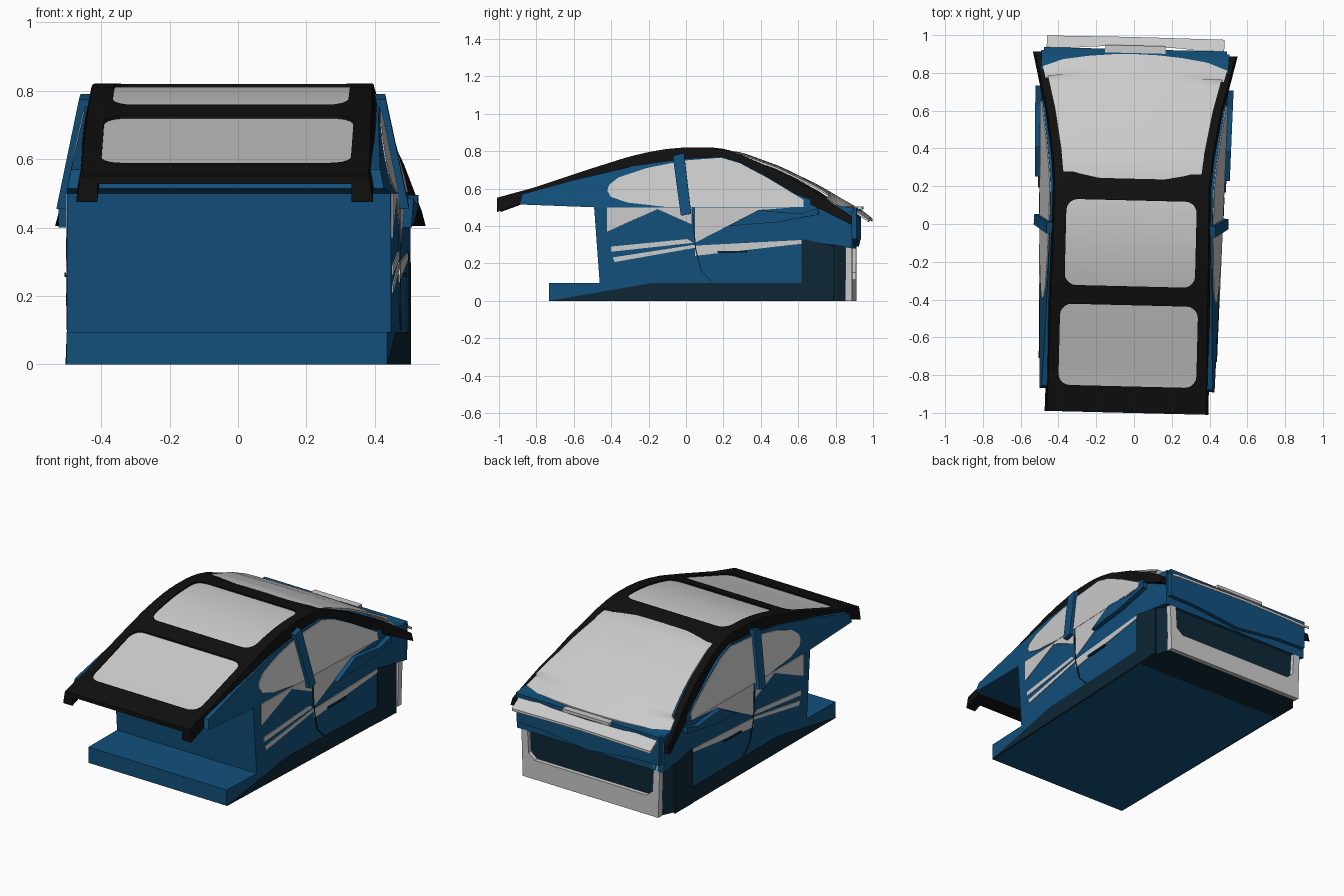
import bpy, bmesh, math
from mathutils import Matrix

if "Cube" in bpy.data.objects:
    bpy.data.objects.remove(bpy.data.objects["Cube"])


def material(name, rgb):
    m = bpy.data.materials.new(name)
    m.diffuse_color = (*rgb, 1)
    m.use_nodes = True
    m.node_tree.nodes["Principled BSDF"].inputs["Base Color"].default_value = m.diffuse_color
    return m


BLUE = material("blue_paint", (0.006, 0.08, 0.2))
NAVY = material("dark_navy", (0.004, 0.02, 0.035))
BLACK = material("black_trim", (0.005, 0.005, 0.005))


def add(name, verts, faces, mat=None, smooth=False):
    me = bpy.data.meshes.new(name)
    me.from_pydata(verts, [], faces)
    bm = bmesh.new()
    bm.from_mesh(me)
    bmesh.ops.recalc_face_normals(bm, faces=bm.faces)
    for f in bm.faces:
        f.smooth = smooth
    for e in bm.edges:
        e.smooth = not (len(e.link_faces) == 2 and e.calc_face_angle(0) > 0.6)
    bm.to_mesh(me)
    bm.free()
    if mat:
        me.materials.append(mat)
    ob = bpy.data.objects.new(name, me)
    bpy.context.collection.objects.link(ob)
    return ob


def prism(name, ring_a, ring_b, mat=None):
    """Solid between two matching outlines."""
    n = len(ring_a)
    faces = [list(range(n)), list(range(n, 2 * n))]
    faces += [(i, (i + 1) % n, n + (i + 1) % n, n + i) for i in range(n)]
    return add(name, ring_a + ring_b, faces, mat)


def lerp(table, y):
    for (a, u), (b, v) in zip(table, table[1:]):
        if y <= b:
            break
    return u + (v - u) * (y - a) / (b - a)


def half_width(y, z):
    return 0.482 + 0.018 * y - 0.2 * max(0, z - 0.5)


def body(name, pts, mat=BLUE):
    return prism(name, [(-half_width(y, z), y, z) for y, z in pts],
                 [(half_width(y, z), y, z) for y, z in pts], mat)


def side_panels(name, pts, mat=None, out=0.004, thick=0.012):
    for s, tag in ((-1, "left"), (1, "right")):
        ring = lambda d: [(s * (half_width(y, z) + d), y, z) for y, z in pts]
        prism(f"{name}_{tag}", ring(out), ring(out - thick), mat)


def rear_plate(name, pts, y0, y1, mat=None):
    prism(name, [(x, y0, z) for x, z in pts], [(x, y1, z) for x, z in pts], mat)


# Curved roof line and its outer half width
ROOF = [(-1, 0.55), (-0.8, 0.605), (-0.5, 0.705), (-0.3, 0.768), (-0.2, 0.792), (-0.1, 0.81),
        (0, 0.819), (0.12, 0.82), (0.2, 0.81), (0.3, 0.782), (0.5, 0.695), (0.7, 0.585), (0.9, 0.45)]
UNDER = [(-1, 0.475), (-0.85, 0.53), (-0.6, 0.635), (-0.3, 0.715), (0, 0.753), (0.2, 0.765),
         (0.3, 0.735), (0.45, 0.65), (0.6, 0.55), (0.75, 0.48), (0.9, 0.405)]
OUTER = [(-1, 0.422), (0.2, 0.408), (0.35, 0.42), (0.6, 0.46), (0.9, 0.53)]
WIDTH = [(-1, 0.05), (0.2, 0.05), (0.9, 0.04)]
GLASS = [(0.16, 0.805), (0.3, 0.785), (0.5, 0.712), (0.7, 0.615), (0.9, 0.5)]


def sheet(name, ys, zf, wf, thick, mat=None, crown=0.0, cols=8):
    """Slab following a curve in y, with a slight crown across."""
    v, f = [], []
    m = cols + 1
    for d in (0, thick):
        for y in ys:
            for i in range(m):
                t = 2 * i / cols - 1
                v.append((t * wf(y), y, zf(y) - d + crown * (1 - t * t)))
    n, k = len(ys), len(ys) * m
    for j in range(n - 1):
        for i in range(cols):
            a = j * m + i
            q = (a, a + 1, a + m + 1, a + m)
            f += [q, tuple(p + k for p in q)]
        for a in (j * m, j * m + cols):
            f.append((a, a + m, a + m + k, a + k))
    for i in range(cols):
        for a in (i, (n - 1) * m + i):
            f.append((a, a + 1, a + 1 + k, a + k))
    return add(name, v, f, mat, True)


def span(a, b, n):
    return [a + (b - a) * i / n for i in range(n + 1)]


# Main body blocks
body("lower_body", [(-0.72, 0), (-0.72, 0.095), (-0.45, 0.095), (-0.48, 0.5), (0.65, 0.5), (0.65, 0)])
body("upper_body", [(-0.48, 0.5), (-0.88, 0.515), (-0.865, 0.57), (-0.6, 0.643), (-0.25, 0.725),
                    (0, 0.76), (0.2, 0.77), (0.3, 0.74), (0.45, 0.66), (0.6, 0.57), (0.7, 0.53),
                    (0.91, 0.495), (0.91, 0.48), (0.65, 0.48)])
body("rear_quarter", [(0.65, 0.32), (0.65, 0.5), (0.9, 0.49), (0.9, 0.28), (0.8, 0.3)])

# Tapered dark rear corner block
base = [(-0.49, 0.65), (0.49, 0.65), (0.492, 0.78), (0.45, 0.875), (-0.45, 0.875), (-0.492, 0.78)]
prism("rear_lower_block", [(x, y, 0) for x, y in base], [(x, y, 0.325) for x, y in base], NAVY)

# Side panels: sill, rear arch, windows, graphics
side_panels("sill", [(-0.72, 0), (-0.17, 0.095), (0.65, 0.095), (0.65, 0)], NAVY, 0.003)
side_panels("rear_arch", [(0.63, 0), (0.63, 0.33), (0.8, 0.295), (0.8, 0)], NAVY, 0.005)
side_panels("side_window", [(-0.41, 0.59), (-0.39, 0.555), (-0.3, 0.525), (-0.1, 0.502), (0.64, 0.502),
                            (0.64, 0.54), (0.6, 0.565), (0.45, 0.655), (0.3, 0.735), (0.2, 0.765),
                            (0, 0.75), (-0.2, 0.71), (-0.35, 0.66), (-0.4, 0.62)])
side_panels("front_graphic", [(-0.41, 0.5), (-0.41, 0.37), (-0.14, 0.49), (0.04, 0.41), (0.04, 0.5)])
side_panels("rear_graphic", [(0.06, 0.5), (0.06, 0.31), (0.4, 0.485), (0.6, 0.5)])
side_panels("upper_stripe", [(-0.39, 0.29), (0.02, 0.33), (0.05, 0.31), (-0.39, 0.262)])
side_panels("lower_stripe", [(-0.38, 0.232), (0.06, 0.3), (0.06, 0.283), (-0.37, 0.207)])
side_panels("rear_stripe", [(0.06, 0.295), (0.06, 0.24), (0.63, 0.305), (0.63, 0.325)])
side_panels("belt_blade", [(0.24, 0.4), (0.4, 0.485), (0.62, 0.465), (0.72, 0.495), (0.72, 0.46), (0.5, 0.42)],
            BLUE, 0.03, 0.035)
side_panels("door_handle", [(0.18, 0.265), (0.34, 0.268), (0.34, 0.258), (0.18, 0.255)], NAVY, 0.012)
side_panels("door_seam", [(0.045, 0.46), (0.06, 0.28), (0.09, 0.16), (0.15, 0.1), (0.156, 0.1),
                          (0.096, 0.16), (0.066, 0.28), (0.051, 0.46)], NAVY, 0.006)

# Door pillars, straight bars leaning inward
for s, tag in ((-1, "left"), (1, "right")):
    pts = [(-0.06, 0.775), (0.0, 0.79), (0.04, 0.465), (-0.015, 0.455)]
    prism("door_pillar_" + tag,
          [(s * (0.515 - 0.21 * (z - 0.46)), y, z) for y, z in pts],
          [(s * (0.485 - 0.21 * (z - 0.46)), y, z) for y, z in pts], BLUE)

# Black roof rails flaring out at the rear
ys = span(-1, 0.9, 38)
for s, tag in ((-1, "left"), (1, "right")):
    v, f = [], []
    for y in ys:
        o, w, t, b = (lerp(c, y) for c in (OUTER, WIDTH, ROOF, UNDER))
        v += [(s * (o - w), y, t), (s * o, y, t), (s * (o + 0.012), y, b), (s * (o - w), y, b)]
    for j in range(len(ys) - 1):
        f += [(4 * j + i, 4 * j + (i + 1) % 4, 4 * j + 4 + (i + 1) % 4, 4 * j + 4 + i) for i in range(4)]
    k = len(v)
    f += [(0, 1, 2, 3), (k - 4, k - 3, k - 2, k - 1)]
    add("roof_rail_" + tag, v, f, BLACK, True)


# Roof frame with two rounded openings
frame = sheet("roof_frame", span(-1, 0.27, 30), lambda y: lerp(ROOF, y) + 0.001,
              lambda y: lerp(OUTER, y) - 0.002, 0.024, BLACK)
for hw, y0, y1 in ((0.365, -0.86, -0.43), (0.345, -0.33, 0.125)):
    r, ring = 0.06, []
    for cx, cy, a0 in ((hw - r, y1 - r, 0), (r - hw, y1 - r, 90), (r - hw, y0 + r, 180), (hw - r, y0 + r, 270)):
        for i in range(6):
            a = math.radians(a0 + 18 * i)
            ring.append((cx + r * math.cos(a), cy + r * math.sin(a)))
    cutter = prism("roof_cutter", [(x, y, 0.3) for x, y in ring], [(x, y, 1.1) for x, y in ring])
    cutter.hide_render = True
    mod = frame.modifiers.new("opening", "BOOLEAN")
    mod.operation, mod.solver, mod.object = "DIFFERENCE", "EXACT", cutter
    bpy.context.view_layer.objects.active = frame
    bpy.ops.object.modifier_apply(modifier=mod.name)
    bpy.data.objects.remove(cutter)

# Glass: roof panels and rear windscreen
sheet("roof_glass", span(-0.9, 0.15, 24), lambda y: lerp(ROOF, y) - 0.008, lambda y: 0.38, 0.01)
rear = sheet("rear_windscreen", span(0.24, 0.9, 16), lambda y: lerp(GLASS, y),
             lambda y: lerp(OUTER, y) - lerp(WIDTH, y) + 0.002, 0.012, None, 0.008)
for vert in rear.data.vertices:
    if vert.co.y > 0.8:
        vert.co.y -= 0.25 * vert.co.x ** 2

# Tail: blue band, grey bumper surround, spoiler lip and plate
rear_plate("tail_band", [(-0.485, 0.5), (0.485, 0.5), (0.485, 0.33), (0.3, 0.325), (0, 0.29),
                         (-0.3, 0.325), (-0.485, 0.33)], 0.86, 0.925, BLUE)
rear_plate("bumper_surround", [(-0.46, 0), (0.46, 0), (0.47, 0.33), (0.43, 0.33), (0.42, 0.15), (0.38, 0.115),
                               (-0.38, 0.115), (-0.42, 0.15), (-0.43, 0.33), (-0.47, 0.33)], 0.865, 0.9)
lip = [(-0.47, 0.91, 0.488), (-0.24, 0.935, 0.484), (0, 0.943, 0.483), (0.24, 0.935, 0.484), (0.47, 0.91, 0.488),
       (0.47, 0.987, 0.436), (0, 0.99, 0.446), (-0.47, 0.987, 0.436)]
prism("spoiler_lip", lip, [(x, y, z - 0.015) for x, y, z in lip])
rear_plate("tail_plate", [(-0.16, 0.487), (0.16, 0.487), (0.16, 0.505), (-0.16, 0.505)], 0.905, 0.945)

# The whole cab sits slightly turned on its base
turn = Matrix.Translation((-0.015, 0, 0)) @ Matrix.Rotation(math.radians(-1.4), 4, "Z")
for ob in bpy.context.scene.objects:
    ob.matrix_world = turn @ ob.matrix_world
